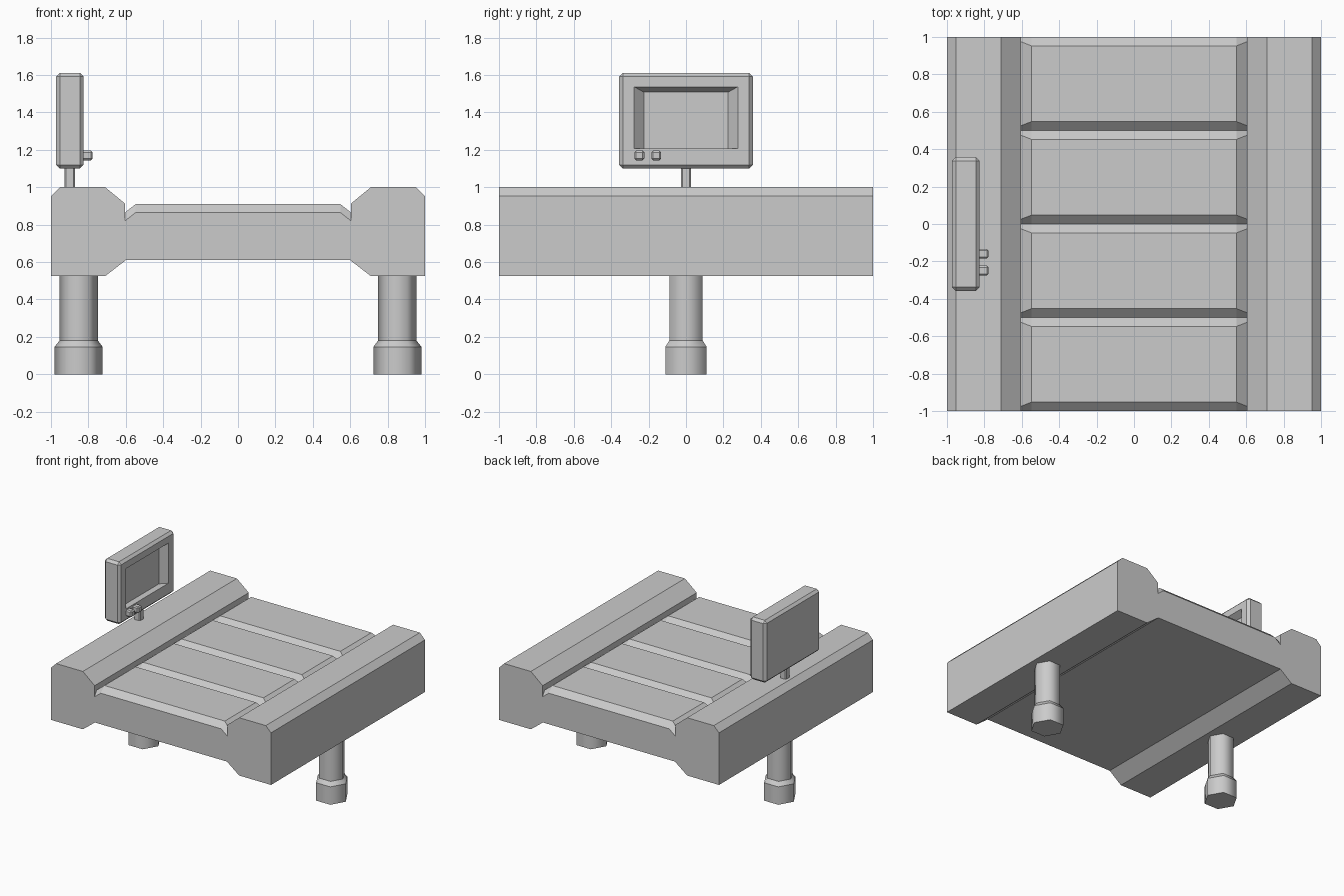
import bpy, bmesh, math

if "Cube" in bpy.data.objects:
    bpy.data.objects.remove(bpy.data.objects["Cube"])


def finish(bm, name):
    bmesh.ops.recalc_face_normals(bm, faces=bm.faces)
    me = bpy.data.meshes.new(name)
    bm.to_mesh(me)
    bm.free()
    ob = bpy.data.objects.new(name, me)
    bpy.context.collection.objects.link(ob)
    return ob


def loft(bm, rings):
    # skin closed rings in order and cap both ends
    vs = [[bm.verts.new(p) for p in r] for r in rings]
    n = len(vs[0])
    for a, b in zip(vs, vs[1:]):
        for i in range(n):
            j = (i + 1) % n
            bm.faces.new((a[i], a[j], b[j], b[i]))
    bm.faces.new(vs[0])
    bm.faces.new(vs[-1])


def box(lo, hi, bevel):
    bm = bmesh.new()
    bmesh.ops.create_cube(bm, size=1)
    for v in bm.verts:
        v.co = [(a + b) / 2 + c * (b - a) for a, b, c in zip(lo, hi, v.co)]
    bmesh.ops.bevel(bm, geom=bm.edges[:], offset=bevel, segments=1,
                    profile=0.5, affect='EDGES')
    return bm


# bed: side rails and slatted belt, one cross-section swept along y
def section(y, y_side, drop):
    half = [(0.6, y, 0.61), (0.71, y, 0.525), (1, y, 0.525), (1, y, 0.953),
            (0.953, y, 1), (0.71, y, 1), (0.603, y, 0.912),
            (0.603, y_side, 0.866 - drop), (0.547, y, 0.91 - drop)]
    return half + [(-x, b, z) for x, b, z in reversed(half)]


rings = []
for i in range(4):
    y = -1 + 0.5 * i
    rings += [section(y, y, 0.045),
              section(y + 0.048, y + 0.026, 0),
              section(y + 0.452, y + 0.474, 0)]
rings.append(section(1, 1, 0.045))
bm = bmesh.new()
loft(bm, rings)
bmesh.ops.dissolve_limit(bm, angle_limit=math.radians(0.5),
                         verts=bm.verts[:], edges=bm.edges[:])
finish(bm, "slatted_bed")

# hexagonal legs with wider feet
for side, name in ((-1, "left_leg"), (1, "right_leg")):
    bm = bmesh.new()
    loft(bm, [[(side * 0.852 + r * math.cos(k * math.pi / 3),
                r * math.sin(k * math.pi / 3), z) for k in range(6)]
              for r, z in ((0.128, 0), (0.128, 0.147), (0.103, 0.18), (0.103, 0.53))])
    for f in bm.faces:
        f.smooth = len(f.verts) == 4
    for e in bm.edges:
        if abs(e.verts[0].co.z - e.verts[1].co.z) < 1e-4:
            e.smooth = False
    finish(bm, name)

# monitor with recessed screen facing +x
bm = box((-0.972, -0.358, 1.1), (-0.825, 0.358, 1.612), 0.02)
front = max(bm.faces, key=lambda f: f.calc_center_median().x)
for x, y, z0, z1 in ((-0.825, 0.277, 1.207, 1.537), (-0.877, 0.225, 1.207, 1.508)):
    bmesh.ops.inset_individual(bm, faces=[front], thickness=0.02)
    for v in front.verts:
        v.co = (x, math.copysign(y, v.co.y), z1 if v.co.z > 1.356 else z0)
finish(bm, "monitor")

# monitor post
finish(box((-0.927, -0.028, 0.99), (-0.872, 0.028, 1.11), 0.008), "monitor_post")

# control buttons
for i, y in enumerate((-0.249, -0.159)):
    finish(box((-0.84, y - 0.026, 1.144), (-0.778, y + 0.026, 1.196), 0.009),
           f"button_{i + 1}")
